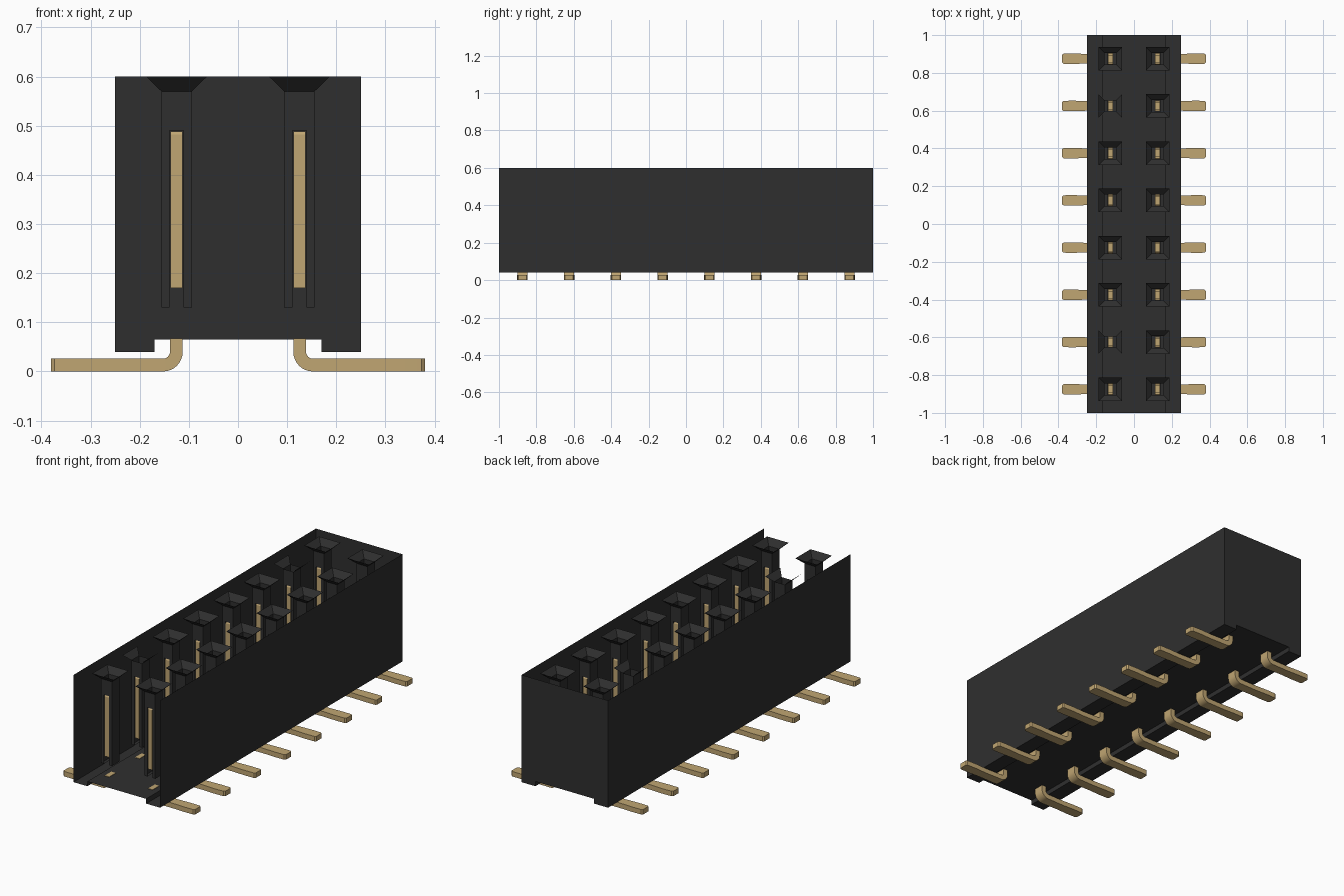
import bpy
import bmesh
import math

cube = bpy.data.objects.get("Cube")
if cube:
    bpy.data.objects.remove(cube, do_unlink=True)


def material(name, rgb):
    m = bpy.data.materials.new(name)
    m.use_nodes = True
    m.diffuse_color = (*rgb, 1)
    bsdf = m.node_tree.nodes["Principled BSDF"]
    bsdf.inputs["Base Color"].default_value = (*rgb, 1)
    bsdf.inputs["Roughness"].default_value = 0.6
    return m


BLACK = material("black plastic", (0.028, 0.028, 0.028))
GOLD = material("gold metal", (0.53, 0.38, 0.17))


def make_mesh(name, bm, mat, fix_normals=True):
    if fix_normals:
        bmesh.ops.recalc_face_normals(bm, faces=bm.faces)
    me = bpy.data.meshes.new(name)
    bm.to_mesh(me)
    bm.free()
    me.materials.append(mat)
    return me


def place(name, me, loc=(0, 0, 0)):
    ob = bpy.data.objects.new(name, me)
    ob.location = loc
    bpy.context.collection.objects.link(ob)
    return ob


def quad(bm, *pts):
    return bm.faces.new([bm.verts.new(p) for p in pts])


# Housing: thin shell, open at the top and front, with a channel underneath
def housing():
    half = [(0.25, 0.6), (0.25, 0.04), (0.17, 0.04), (0.17, 0.065)]
    prof = [(-x, z) for x, z in half] + half[::-1]
    bm = bmesh.new()
    front = [bm.verts.new((x, -1, z)) for x, z in prof]
    back = [bm.verts.new((x, 1, z)) for x, z in prof]
    for i in range(len(prof) - 1):
        bm.faces.new((front[i], front[i + 1], back[i + 1], back[i]))
    bm.faces.new(back)
    return make_mesh("housing", bm, BLACK)


# Socket: funnel mouth above a square well that is slotted front and back
def socket(full_mouth):
    a, b, s = 0.062, 0.031, 0.014
    z0, z1, z2 = 0.13, 0.57, 0.6
    bm = bmesh.new()
    for k in (-1, 1):
        quad(bm, (k*a, -a, z2), (k*a, a, z2), (k*b, b, z1), (k*b, -b, z1))
        if full_mouth:
            quad(bm, (-a, k*a, z2), (a, k*a, z2), (b, k*b, z1), (-b, k*b, z1))
        quad(bm, (k*b, -b, z0), (k*b, b, z0), (k*b, b, z1), (k*b, -b, z1))
        quad(bm, (k*b, -b, z0), (k*b, b, z0), (k*s, b, z0), (k*s, -b, z0))
        for j in (-1, 1):
            quad(bm, (k*s, j*b, z0), (k*b, j*b, z0), (k*b, j*b, z1), (k*s, j*b, z1))
        # short bridge above the slot
        quad(bm, (-s, k*b, 0.49), (s, k*b, 0.49), (s, k*b, z1), (-s, k*b, z1))
    bmesh.ops.remove_doubles(bm, verts=bm.verts, dist=1e-5)
    return make_mesh("socket", bm, BLACK)


# Contact: two-pronged fork standing in the well
def contact():
    half = [(0.03, 0.17), (0.03, 0.482), (0.027, 0.488), (0.018, 0.488), (0.018, 0.19)]
    prof = half + [(-y, z) for y, z in reversed(half)]
    bm = bmesh.new()
    face = bm.faces.new([bm.verts.new((-0.0125, y, z)) for y, z in prof])
    ext = bmesh.ops.extrude_face_region(bm, geom=[face])
    verts = [v for v in ext["geom"] if isinstance(v, bmesh.types.BMVert)]
    bmesh.ops.translate(bm, verts=verts, vec=(0.025, 0, 0))
    if face.is_valid and len([f for f in bm.faces if len(f.verts) == 10]) < 2:
        bm.faces.new([bm.verts.new((-0.0125, y, z)) for y, z in prof])
    bmesh.ops.remove_doubles(bm, verts=bm.verts, dist=1e-5)
    return make_mesh("contact", bm, GOLD)


# Solder leg: strip swept down, round a bend and outward to a tapered toe
def leg(side):
    # inner edge point, outer edge point, half width
    sections = [((0.1385, 0.067), (0.1125, 0.067), 0.027)]
    n = 8
    for i in range(n + 1):
        t = math.pi + i / n * math.pi / 2
        c, s = math.cos(t), math.sin(t)
        sections.append(((0.1525 + 0.014*c, 0.04 + 0.014*s),
                         (0.1525 + 0.04*c, 0.04 + 0.04*s), 0.027))
    for x, w in ((0.25, 0.025), (0.32, 0.028), (0.373, 0.027), (0.38, 0.021)):
        sections.append(((x, 0.026), (x, 0.0), w))
    bm = bmesh.new()
    rings = []
    for (xi, zi), (xo, zo), w in sections:
        rings.append([bm.verts.new(p) for p in (
            (side*xi, -w, zi), (side*xi, w, zi), (side*xo, w, zo), (side*xo, -w, zo))])
    for r, q in zip(rings, rings[1:]):
        for i in range(4):
            j = (i + 1) % 4
            bm.faces.new((r[i], r[j], q[j], q[i]))
    bm.faces.new(rings[0])
    bm.faces.new(rings[-1])
    return make_mesh("leg", bm, GOLD)


place("housing", housing())
socket_full, socket_partial = socket(True), socket(False)
contact_mesh = contact()

# Two rows of eight
legs = []
for side, label in ((-1, "right"), (1, "left")):
    leg_mesh = leg(side)
    for i in range(8):
        y = -0.875 + 0.25 * i
        partial = side < 0 and i in (1, 6)
        pos = (side * 0.125, y, 0)
        place(f"{label}_socket_{i + 1}", socket_partial if partial else socket_full, pos)
        place(f"{label}_contact_{i + 1}", contact_mesh, pos)
        legs.append(place(f"{label}_leg_{i + 1}", leg_mesh, (0, y, 0)))

# Smooth bends with crisp edges
bpy.ops.object.select_all(action="DESELECT")
for ob in (legs[0], legs[8]):
    ob.select_set(True)
bpy.context.view_layer.objects.active = legs[0]
bpy.ops.object.shade_smooth_by_angle(angle=math.radians(30))
